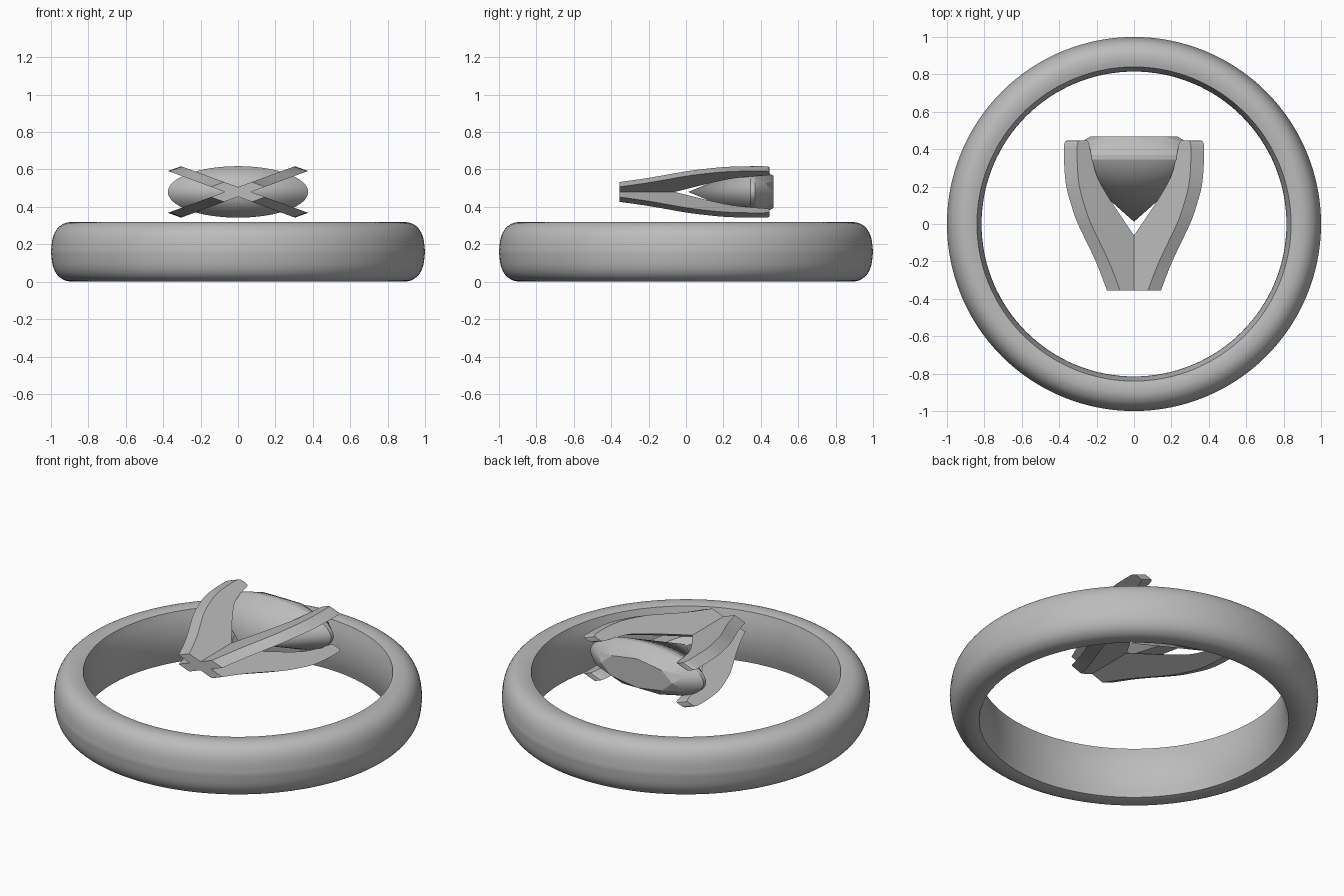
import bpy, bmesh, math
from mathutils import Matrix, Vector
from mathutils.geometry import interpolate_bezier

cube = bpy.data.objects.get("Cube")
if cube:
    bpy.data.objects.remove(cube, do_unlink=True)

SQUASH, CENTRE_Z = 0.367, 0.48   # the setting is a flattened round form

metal = bpy.data.materials.new("grey_metal")
metal.use_nodes = True
colour = (0.5, 0.5, 0.5, 1)
metal.diffuse_color = colour
metal.node_tree.nodes["Principled BSDF"].inputs["Base Color"].default_value = colour


def make_object(name, bm, angle):
    bmesh.ops.recalc_face_normals(bm, faces=bm.faces)
    mesh = bpy.data.meshes.new(name)
    bm.to_mesh(mesh)
    bm.free()
    mesh.materials.append(metal)
    ob = bpy.data.objects.new(name, mesh)
    bpy.context.collection.objects.link(ob)
    bpy.ops.object.select_all(action='DESELECT')
    ob.select_set(True)
    bpy.context.view_layer.objects.active = ob
    bpy.ops.object.shade_smooth_by_angle(angle=math.radians(angle))
    return ob


def smooth_path(points, steps=5):
    """Curve through the points."""
    p = [Vector((a, b, 0)) for a, b in points]
    out = [p[0]]
    for i in range(len(p) - 1):
        t0 = (p[i + 1] - p[max(i - 1, 0)]) / 6
        t1 = (p[min(i + 2, len(p) - 1)] - p[i]) / 6
        out += interpolate_bezier(p[i], p[i] + t0, p[i + 1] - t1, p[i + 1], steps)[1:]
    return [(v.x, v.y) for v in out]


def to_setting(bm):
    flat = Matrix.Translation((0, 0, CENTRE_Z)) @ Matrix.Diagonal((1, 1, SQUASH, 1))
    bmesh.ops.transform(bm, matrix=flat, verts=bm.verts)


# Band: comfort-fit section spun round z
half = smooth_path([(0.84, 0.008), (0.88, 0.001), (0.925, 0.007), (0.965, 0.035),
                    (0.99, 0.085), (1.0, 0.16)])
outer = half + [(r, 0.32 - z) for r, z in reversed(half[:-1])]
inner = smooth_path([(0.84, 0.312), (0.822, 0.24), (0.815, 0.16), (0.822, 0.08), (0.84, 0.008)])
section = outer + inner[1:-1]
bm = bmesh.new()
verts = [bm.verts.new((r, 0, z)) for r, z in section]
edges = [bm.edges.new((verts[i - 1], verts[i])) for i in range(len(verts))]
bmesh.ops.spin(bm, geom=verts + edges, axis=(0, 0, 1), cent=(0, 0, 0),
               angle=math.tau, steps=128, use_merge=True)
bmesh.ops.remove_doubles(bm, verts=bm.verts, dist=0.0001)
make_object("band", bm, 40)

# Prongs: two crossing forked plates
outside = smooth_path([(0.155, -0.355), (0.24, -0.2), (0.374, 0), (0.424, 0.1),
                       (0.462, 0.2), (0.477, 0.3), (0.48, 0.41)])
tip = smooth_path([(0.477, 0.43), (0.463, 0.445), (0.405, 0.445), (0.39, 0.43)], 3)
inside = smooth_path([(0.383, 0.41), (0.367, 0.35), (0.326, 0.25), (0.248, 0.15),
                      (0.156, 0.05), (0.05, -0.06), (0, -0.11)])
right = outside + tip + inside
fork = right + [(-u, y) for u, y in reversed(right[:-1])]
THICK = 0.099
for name, turn in (("rising_prongs", 45), ("falling_prongs", -45)):
    bm = bmesh.new()
    face = bm.faces.new([bm.verts.new((u, y, -THICK / 2)) for u, y in fork])
    wall = bmesh.ops.extrude_face_region(bm, geom=[face])
    bmesh.ops.translate(bm, vec=(0, 0, THICK),
                        verts=[v for v in wall["geom"] if isinstance(v, bmesh.types.BMVert)])
    bmesh.ops.rotate(bm, verts=bm.verts, matrix=Matrix.Rotation(math.radians(turn), 3, 'Y'))
    to_setting(bm)
    make_object(name, bm, 35)


def ring(bm, radius, y, count, offset=0.0):
    return [bm.verts.new((radius * math.cos(math.tau * (i + offset) / count), y,
                          radius * math.sin(math.tau * (i + offset) / count)))
            for i in range(count)]


# Gem: smooth pointed underside, thin girdle and faceted crown
bm = bmesh.new()
ring(bm, 0.235, 0.467, 8)
ring(bm, 0.325, 0.425, 8, 0.5)
ring(bm, 0.375, 0.37, 64)
ring(bm, 0.375, 0.345, 64)
ring(bm, 0.19, 0.185, 64)
bm.verts.new((0, 0.012, 0))
bmesh.ops.convex_hull(bm, input=bm.verts)
to_setting(bm)
make_object("gem", bm, 12)
